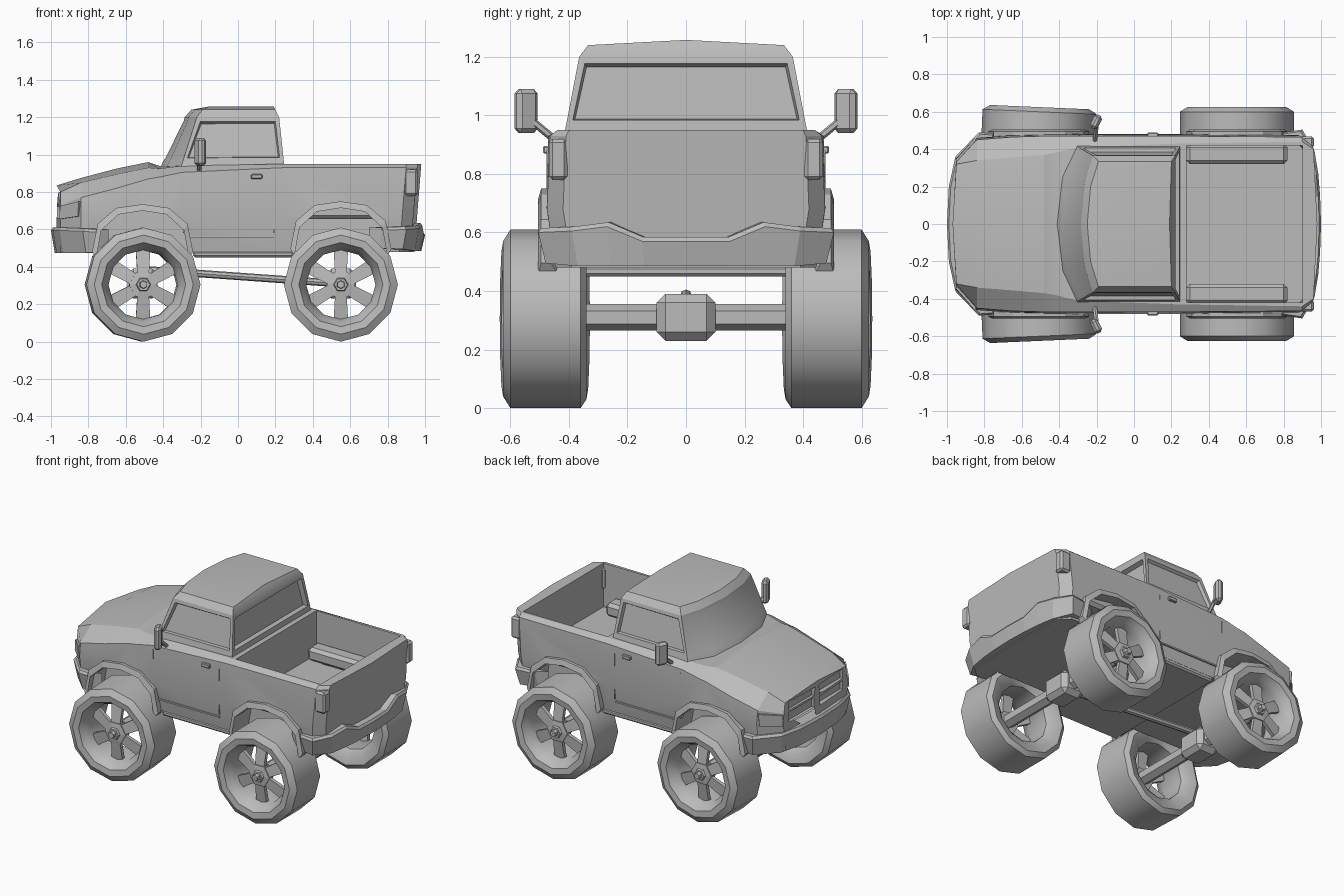
import bpy, bmesh, math
from mathutils import Matrix, Vector

if "Cube" in bpy.data.objects:
    bpy.data.objects.remove(bpy.data.objects["Cube"], do_unlink=True)

GREY = (0.5, 0.5, 0.5, 1)
paint = bpy.data.materials.new("plain grey")
paint.use_nodes = True
paint.diffuse_color = GREY
paint.node_tree.nodes["Principled BSDF"].inputs["Base Color"].default_value = GREY


def finish(name, bm, smooth=None, matrix=None):
    bmesh.ops.recalc_face_normals(bm, faces=bm.faces)
    mesh = bpy.data.meshes.new(name)
    bm.to_mesh(mesh)
    bm.free()
    mesh.materials.append(paint)
    ob = bpy.data.objects.new(name, mesh)
    bpy.context.collection.objects.link(ob)
    if matrix:
        ob.matrix_world = matrix
    if smooth:
        bpy.ops.object.select_all(action='DESELECT')
        ob.select_set(True)
        bpy.context.view_layer.objects.active = ob
        bpy.ops.object.shade_smooth_by_angle(angle=math.radians(smooth))
    return ob


def loft(rings, closed=False, caps=True):
    """Skin between rings of points; closed joins the last ring to the first."""
    bm = bmesh.new()
    vs = [[bm.verts.new(p) for p in r] for r in rings]
    n = len(vs[0])
    pairs = list(zip(vs, vs[1:])) + ([(vs[-1], vs[0])] if closed else [])
    for a, b in pairs:
        for i in range(n):
            j = (i + 1) % n
            bm.faces.new((a[i], a[j], b[j], b[i]))
    if caps and not closed:
        bm.faces.new(vs[0])
        bm.faces.new(vs[-1])
    return bm


def box(name, lo, hi, bevel=0, matrix=None):
    bm = bmesh.new()
    bmesh.ops.create_cube(bm, size=1)
    lo, hi = Vector(lo), Vector(hi)
    for v in bm.verts:
        v.co = (lo + hi) / 2 + v.co * (hi - lo)
    if bevel:
        bmesh.ops.bevel(bm, geom=bm.edges[:], offset=bevel, segments=1, affect='EDGES')
    return finish(name, bm, matrix=matrix)


def rod(name, a, b, r, sides=8):
    a, b = Vector(a), Vector(b)
    bm = bmesh.new()
    bmesh.ops.create_cone(bm, cap_ends=True, segments=sides, radius1=r, radius2=r, depth=(b - a).length)
    rot = (b - a).to_track_quat('Z', 'Y').to_matrix().to_4x4()
    return finish(name, bm, matrix=Matrix.Translation((a + b) / 2) @ rot)


def cut(ob, cutter):
    mod = ob.modifiers.new("cut", 'BOOLEAN')
    mod.operation, mod.solver, mod.object = 'DIFFERENCE', 'EXACT', cutter
    bpy.context.view_layer.objects.active = ob
    bpy.ops.object.modifier_apply(modifier=mod.name)
    bpy.data.objects.remove(cutter, do_unlink=True)


SIDES = (("left", 1), ("right", -1))
AXLES = (("front", -0.51, 0), ("rear", 0.55, 0.015))

# Lower body: x, half width, shoulder z, top half width, top edge z, centre z
stations = [
    (-0.95, .34, .73, .32, .80, .835), (-0.84, .46, .77, .34, .85, .875),
    (-0.65, .475, .82, .355, .895, .925), (-0.48, .48, .87, .37, .93, .96),
    (-0.42, .48, .88, .38, .925, .94), (-0.30, .48, .905, .41, .94, .945),
    (0.24, .48, .93, .43, .95, .95), (0.90, .475, .93, .44, .95, .95),
    (0.96, .42, .93, .40, .95, .95)]
rings = []
for x, w, zs, wt, ze, zc in stations:
    half = [(w - .03, .48), (w, .68), (w - .01, zs), (wt, ze)]
    ring = [(0, .48)] + half + [(0, zc)] + [(-y, z) for y, z in reversed(half)]
    lean = (z_lean := .08 if x > .8 else 0)
    bow = .02 if abs(x) > .94 else 0
    rings.append([(x - lean * (.95 - z) + (math.copysign(bow, x) if y == 0 else 0), y, z)
                  for y, z in ring])
body = finish("body", loft(rings))

# Wheel arches, with a flare round each
arch = [(-.27, .48), (-.24, .63), (-.14, .715), (0, .735), (.14, .715), (.24, .63), (.27, .48)]


def arch_points(cx, dz, scale, drop):
    return [(cx + x * scale, z + dz - drop) for x, z in arch]


for end, cx, dz in AXLES:
    for side, s in SIDES:
        inner = arch_points(cx, dz, .92, .035)
        outline = [(inner[0][0], .4)] + inner + [(inner[-1][0], .4)]
        cut(body, finish("arch_cutter", loft([[(x, s * y, z) for x, z in outline] for y in (.33, .7)])))
        outer = arch_points(cx, dz, 1, 0)
        flare = [[(ox, s * .46, oz), (ox, s * .495, oz), (ix, s * .505, iz), (ix, s * .44, iz)]
                 for (ox, oz), (ix, iz) in zip(outer, inner)]
        finish(f"{end}_{side}_flare", loft(flare))

# Load bed and grille openings
cut(body, box("bed_cutter", (.28, -.42, .66), (.90, .42, 1.1)))
for side, s in SIDES:
    for z in (.66, .735):
        y0, y1 = sorted((s * .02, s * .28))
        cut(body, box("grille_cutter", (-1.1, y0, z), (-.935, y1, z + .06)))
bpy.ops.object.select_all(action='DESELECT')
body.select_set(True)
bpy.context.view_layer.objects.active = body
bpy.ops.object.shade_smooth_by_angle(angle=math.radians(20))

# Cab: each level gives z, front centre x, front corner x, rear x, half width
levels = [(.92, -.42, -.31, .25, .42), (.965, -.40, -.295, .245, .41), (1.20, -.285, -.22, .22, .365),
          (1.24, -.25, -.19, .20, .335)]
rings = []
for z, fx, cx, rx, w in levels:
    mid = fx + (cx - fx) * .3
    rings.append([(fx, 0, z), (mid, .6 * w, z), (cx, w, z), (rx, w, z),
                  (rx, -w, z), (cx, -w, z), (mid, -.6 * w, z)])
bm = loft(rings, caps=False)
top = [v for v in bm.verts if v.co.z > 1.23]
ridge = [bm.verts.new((x, 0, 1.258)) for x in (-.15, .19)]
hull = bmesh.ops.convex_hull(bm, input=top + ridge)
low = [f for f in bm.faces if f.normal.z < -.9 and all(v in top for v in f.verts)]
bmesh.ops.delete(bm, geom=low, context='FACES_ONLY')
bm.faces.new([v for v in bm.verts if v.co.z < .93][:7])
bmesh.ops.recalc_face_normals(bm, faces=bm.faces)
glass = [f for f in bm.faces if 1.0 < f.calc_center_median().z < 1.15]
screen = [f for f in glass if f.normal.x < -.4]
for f in [f for f in glass if f not in screen]:
    deep = .03 if f.normal.x > .5 else .02
    bmesh.ops.inset_individual(bm, faces=[f], thickness=.03)
    bmesh.ops.inset_individual(bm, faces=[f], thickness=.01, depth=-deep)
bmesh.ops.inset_region(bm, faces=screen, thickness=.02, depth=-.004, use_even_offset=True)
finish("cab", bm, 22)

# Bumpers: half plan as x, y, top z, bottom z, mirrored across the middle
bumpers = {
    "front_bumper": [(-1, 0, .61, .475), (-.99, .2, .61, .475), (-.955, .36, .61, .475),
                     (-.83, .49, .605, .475), (-.76, .485, .60, .48)],
    "rear_bumper": [(1, 0, .585, .485), (.995, .15, .585, .485), (.985, .27, .635, .485),
                    (.965, .39, .62, .485), (.90, .505, .615, .495), (.77, .485, .61, .50)]}
for name, half in bumpers.items():
    path = [(x, -y, t, b) for x, y, t, b in reversed(half[1:])] + half
    rings = []
    for x, y, t, b in path:
        rings.append([(x, y, t - .015), (x * .99, y * .98, t), (x * .91, y * .9, t),
                      (x * .91, y * .9, b), (x * .98, y * .95, b)])
    finish(name, loft(rings))

# Wheels
TURN = 12


def spin(profile, n, offset=0):
    return [[(r * math.sin(a), y, r * math.cos(a)) for r, y in profile]
            for a in (2 * math.pi * i / n + offset for i in range(n))]


tyre = [(.22, -.13), (.275, -.145), (.305, -.125), (.305, .115), (.265, .14), (.225, .135),
        (.205, .10), (.185, .06), (.185, -.10)]
for end, cx, dz in AXLES:
    for side, s in SIDES:
        toe = math.radians(2.5) if end == "front" else 0
        place = Matrix.Translation((cx, s * .485, .305)) @ Matrix.Rotation(-s * toe, 4, 'Z') \
            @ Matrix.Scale(s, 4, (0, 1, 0))
        label = f"{end}_{side}"
        finish(label + "_tyre", loft(spin(tyre, TURN), closed=True), 32, place)
        hub = [(.001, .10), (.035, .10), (.04, .085), (.075, .08), (.075, .03), (.001, .03)]
        finish(label + "_hub", loft(spin(hub, 6, math.pi / 6), closed=True), None, place)
        nut = [(.001, .125), (.02, .125), (.024, .09), (.001, .09)]
        finish(label + "_nut", loft(spin(nut, 6), closed=True), None, place)
        # Spokes flare out towards the hub
        bm = bmesh.new()
        for k in range(6):
            a = k * math.pi / 3
            shape = [(.065, a - .5), (.195, a - .2), (.195, a + .2), (.065, a + .5)]
            piece = [[bm.verts.new((r * math.sin(t), y + (r < .1) * .02, r * math.cos(t)))
                      for r, t in shape] for y in (.03, .055)]
            for f in piece:
                bm.faces.new(f)
            for i in range(4):
                j = (i + 1) % 4
                bm.faces.new((piece[0][i], piece[0][j], piece[1][j], piece[1][i]))
        finish(label + "_spokes", bm, None, place)
    # Axle and gear housing
    rod(end + "_axle", (cx, -.53, .31), (cx, .53, .31), .045, 6)
    box(end + "_axle_housing", (cx - .08, -.10, .23), (cx + .08, .10, .39), .03)
rod("drive_shaft", (-.5, 0, .385), (.55, 0, .31), .02)
box("sill_board", (-.24, -.455, .45), (.30, .455, .485), .01)

# Details on both sides
for side, s in SIDES:
    def part(name, lo, hi, bevel=0, matrix=None):
        ys = sorted((s * lo[1], s * hi[1]))
        return box(f"{side}_{name}", (lo[0], ys[0], lo[2]), (hi[0], ys[1], hi[2]), bevel, matrix)
    part("bed_wheel_tub", (.28, .32, .655), (.82, .43, .745), .02)
    part("door_handle", (.07, .46, .87), (.13, .488, .895), .004)
    part("door_bottom_seam", (-.26, .45, .555), (.19, .470, .565))
    for x in (-.295, .19):
        part("door_seam", (x, .45, .58), (x + .005, .476, .88))
    part("tail_light", (.885, .405, .78), (.962, .468, .92), .012)
    # Headlight plate on the corner facet
    pts = [(-.948, .34, .655), (-.85, .447, .67), (-.845, .452, .75), (-.945, .338, .725)]
    rings = [[(x - d, s * (y + d), z) for x, y, z in pts] for d in (-.01, .007)]
    finish(f"{side}_headlight", loft(rings))
    # Door mirror
    rod(f"{side}_mirror_arm", (-.21, s * .44, .91), (-.2, s * .525, .98), .013, 6)
    turn = Matrix.Translation((-.20, s * .545, 1.015)) @ Matrix.Rotation(-s * .45, 4, 'Z')
    box(f"{side}_mirror", (-.025, -.04, -.075), (.02, .04, .075), .015, turn)
